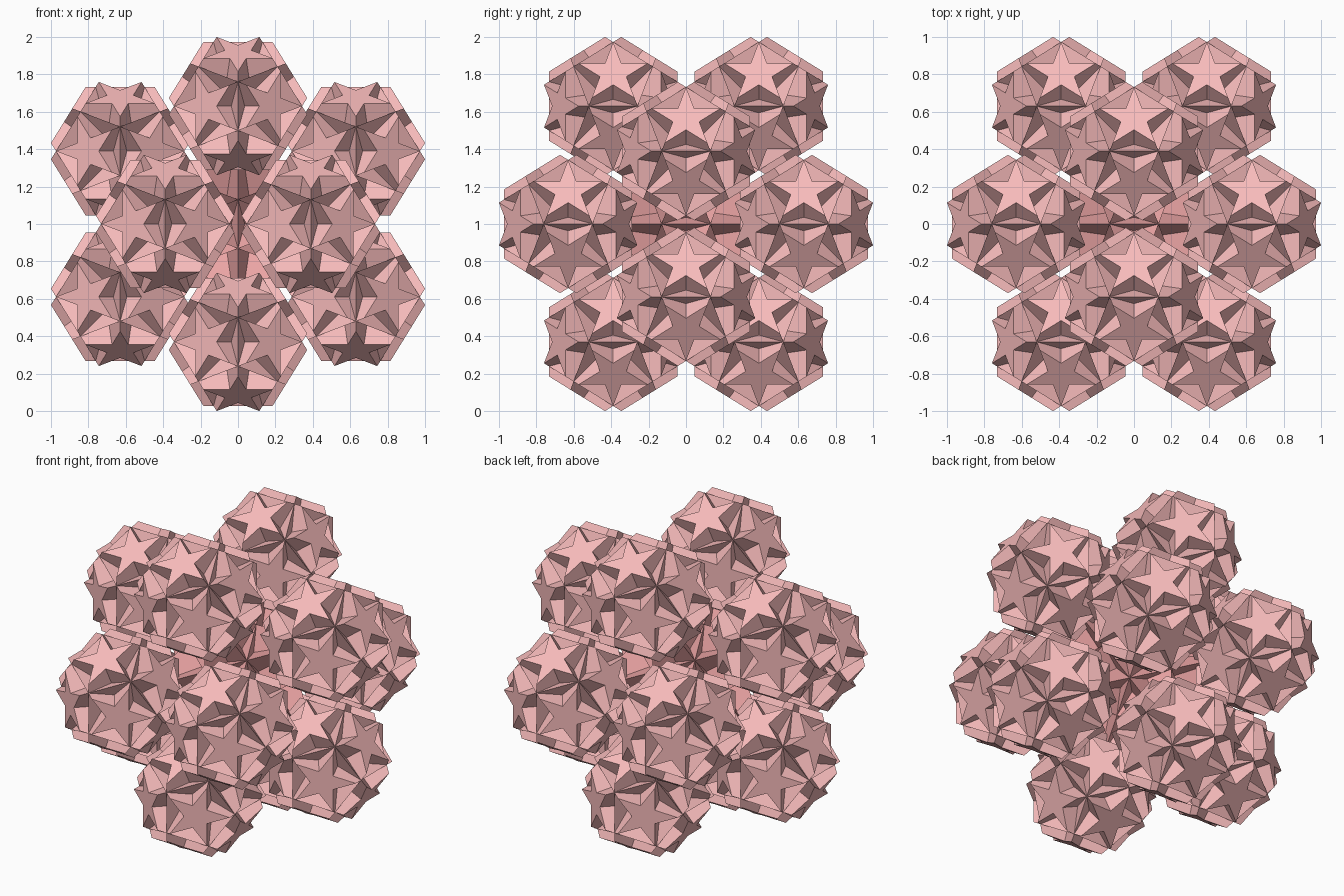
import bpy, math
from itertools import combinations
from mathutils import Vector

if "Cube" in bpy.data.objects:
    bpy.data.objects.remove(bpy.data.objects["Cube"])

PHI = (1 + math.sqrt(5)) / 2
S = 0.1849                      # half edge of one cluster
K = (1 - 2 * S) / PHI           # spacing of the twelve cluster centres
CENTRE = Vector((0, 0, 1))


def material(name, rgb):
    m = bpy.data.materials.new(name)
    m.diffuse_color = (*rgb, 1)
    m.use_nodes = True
    m.node_tree.nodes["Principled BSDF"].inputs["Base Color"].default_value = m.diffuse_color
    return m


def corners(k):
    """Twelve icosahedral corner points."""
    pts = []
    for a in (-1, 1):
        for b in (-PHI, PHI):
            pts += [Vector((b, 0, a)) * k, Vector((0, a, b)) * k, Vector((a, b, 0)) * k]
    return pts


def star_solid(name, k, truncated):
    """Great icosahedron, optionally with its spikes cut into star faces."""
    pts = corners(k)
    linked = lambda p, q: abs(p.dot(q) / (k * k) + PHI) < 0.01
    verts, faces = [], []

    def add(loop):
        n = (loop[1] - loop[0]).cross(loop[2] - loop[0])
        if len(loop) == 10:
            n = (loop[2] - loop[0]).cross(loop[4] - loop[0])
        if n.dot(loop[0]) < 0:
            loop = loop[::-1]
        faces.append(range(len(verts), len(verts) + len(loop)))
        verts.extend(loop)

    # Long triangles, or hexagons once the spikes are cut
    for tri in combinations(pts, 3):
        if all(linked(p, q) for p, q in combinations(tri, 2)):
            if truncated:
                loop = []
                for i in range(3):
                    p, q = tri[i], tri[(i + 1) % 3]
                    loop += [p.lerp(q, 1 / 3), p.lerp(q, 2 / 3)]
                add(loop)
            else:
                add(list(tri))

    # Five-pointed star on every cut spike
    if truncated:
        for v in pts:
            tips = [v.lerp(w, 1 / 3) for w in pts if linked(v, w)]
            mid = sum(tips, Vector()) / 5
            u = tips[0] - mid
            t = v.normalized().cross(u)
            loop = []
            for i in range(10):
                r = 1 if i % 2 == 0 else 1 / PHI ** 2
                a = i * math.pi / 5
                loop.append(mid + r * (u * math.cos(a) + t * math.sin(a)))
            add(loop)

    mesh = bpy.data.meshes.new(name)
    mesh.from_pydata([tuple(v) for v in verts], [], [tuple(f) for f in faces])
    mesh.update()
    return mesh


def place(name, mesh, loc):
    ob = bpy.data.objects.new(name, mesh)
    ob.location = loc
    bpy.context.collection.objects.link(ob)


# Twelve identical star clusters
cluster = star_solid("star_cluster", 3 * S / PHI, True)
cluster.materials.append(material("light_coral", (0.94, 0.50, 0.50)))
for i, p in enumerate(corners(K)):
    place(f"star_cluster_{i + 1}", cluster, CENTRE + p)

# Spiked core whose points reach into the clusters
core = star_solid("spiked_core", 3 * S / PHI, False)
core.materials.append(material("deep_coral", (0.85, 0.38, 0.38)))
place("spiked_core", core, CENTRE)
